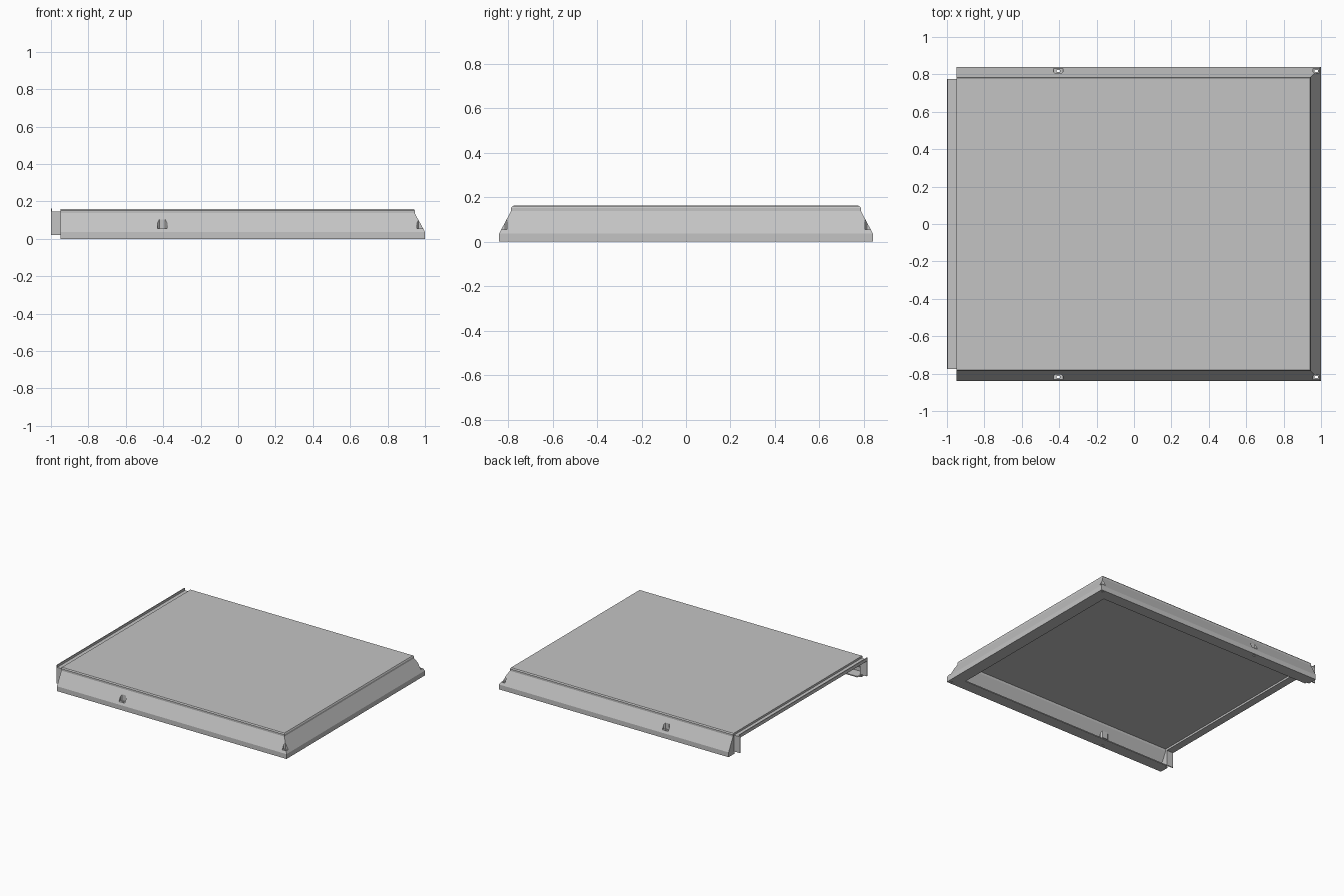
import bpy, bmesh
from mathutils import Vector

if "Cube" in bpy.data.objects:
    bpy.data.objects.remove(bpy.data.objects["Cube"])

T = 0.008          # sheet thickness
END = -0.95        # open end of the cover

steel = bpy.data.materials.new("grey_sheet_metal")
steel.use_nodes = True
steel.diffuse_color = (0.55, 0.55, 0.55, 1)
steel.node_tree.nodes["Principled BSDF"].inputs["Base Color"].default_value = (0.55, 0.55, 0.55, 1)


def loft(name, rings):
    """Closed solid skinned through rings of points, capped at both ends."""
    bm = bmesh.new()
    rows = [[bm.verts.new(p) for p in ring] for ring in rings]
    n = len(rows[0])
    for low, high in zip(rows, rows[1:]):
        for i in range(n):
            j = (i + 1) % n
            bm.faces.new((low[i], low[j], high[j], high[i]))
    bm.faces.new(rows[0][::-1])
    bm.faces.new(rows[-1])
    bmesh.ops.recalc_face_normals(bm, faces=bm.faces)
    mesh = bpy.data.meshes.new(name)
    bm.to_mesh(mesh)
    bm.free()
    mesh.materials.append(steel)
    obj = bpy.data.objects.new(name, mesh)
    bpy.context.collection.objects.link(obj)
    return obj


def rect(x0, x1, y0, y1, z):
    return [(x0, y0, z), (x1, y0, z), (x1, y1, z), (x0, y1, z)]


def box(name, x0, x1, y0, y1, z0, z1):
    return loft(name, [rect(x0, x1, y0, y1, z0), rect(x0, x1, y0, y1, z1)])


def cut(obj, cutters):
    """Subtract the cutters, keep the result as plain mesh, drop the cutters."""
    for c in cutters:
        c.hide_render = True
        mod = obj.modifiers.new("cut", "BOOLEAN")
        mod.operation, mod.solver, mod.object = "DIFFERENCE", "EXACT", c
    graph = bpy.context.evaluated_depsgraph_get()
    mesh = bpy.data.meshes.new_from_object(obj.evaluated_get(graph))
    obj.modifiers.clear()
    obj.data = mesh
    for c in cutters:
        bpy.data.objects.remove(c)


def pocket(x0, x1, side, grow):
    """Screw pocket with chamfered inner corners, open outward and upward."""
    back, out, ch = 0.805 - grow, 0.9, 0.009
    x0, x1 = x0 - grow, x1 + grow
    plan = [(x0, out), (x0, back + ch), (x0 + ch, back),
            (x1 - ch, back), (x1, back + ch), (x1, out)]
    return loft("pocket_cutter", [[(x, y * side, z) for x, y in plan]
                                  for z in (0.055 - grow, 0.2)])


# Pocket spans along x: one mid-side, one running out through the corner
SPANS = [(-0.43, -0.38), (0.957, 1.1)]
PLACES = [(a, b, s) for a, b in SPANS for s in (-1, 1)]

# Outer form: upright skirt, sloped sides, small shoulder, flat top
outer = [(0, 1, 0.84), (0.037, 1, 0.84), (0.137, 0.945, 0.787),
         (0.152, 0.945, 0.787), (0.16, 0.94, 0.78)]
cover = loft("cover_shell", [rect(END, x, -y, y, z) for z, x, y in outer])

# Hollow space, leaving metal around each pocket
inner = [(T, 1 - T, 0.832), (0.035, 1 - T, 0.832),
         (0.135, 0.937, 0.779), (0.152, 0.937, 0.779)]
hollow = loft("hollow_cutter", [rect(END + T, x, -y, y, z) for z, x, y in inner])
cut(hollow, [pocket(a, b, s, T) for a, b, s in PLACES])

# Bottom opening inside the turned-in flange, and the open end
bottom = box("bottom_cutter", -0.97, 0.905, -0.75, 0.75, -0.02, 0.02)
mouth = box("mouth_cutter", -0.98, -0.93, -0.767, 0.767, -0.03, 0.137)
cut(cover, [hollow, bottom, mouth] + [pocket(a, b, s, 0) for a, b, s in PLACES])

# Screw slots through the pocket floors
slots = []
for x in (-0.405, 0.974):
    for s in (-1, 1):
        y = 0.819 * s
        slots.append(box("slot_cutter", x - 0.009, x + 0.009,
                         y - 0.005, y + 0.005, -0.03, 0.07))
cut(cover, slots)

# Lowered joint strip along the open end, with upturned lip and side tabs
box("joint_strip", -1, END + 0.002, -0.775, 0.775, 0.137, 0.145)
box("joint_lip", -1, -0.994, -0.775, 0.775, 0.145, 0.162)
for s, side in ((-1, "right"), (1, "left")):
    # s = +1 is the left (+x facing convention does not apply on this axis)
    y0, y1 = sorted((0.767 * s, 0.775 * s))
    box("joint_tab_" + ("front" if s < 0 else "back"), -1, END + 0.002, y0, y1, 0.02, 0.137)
